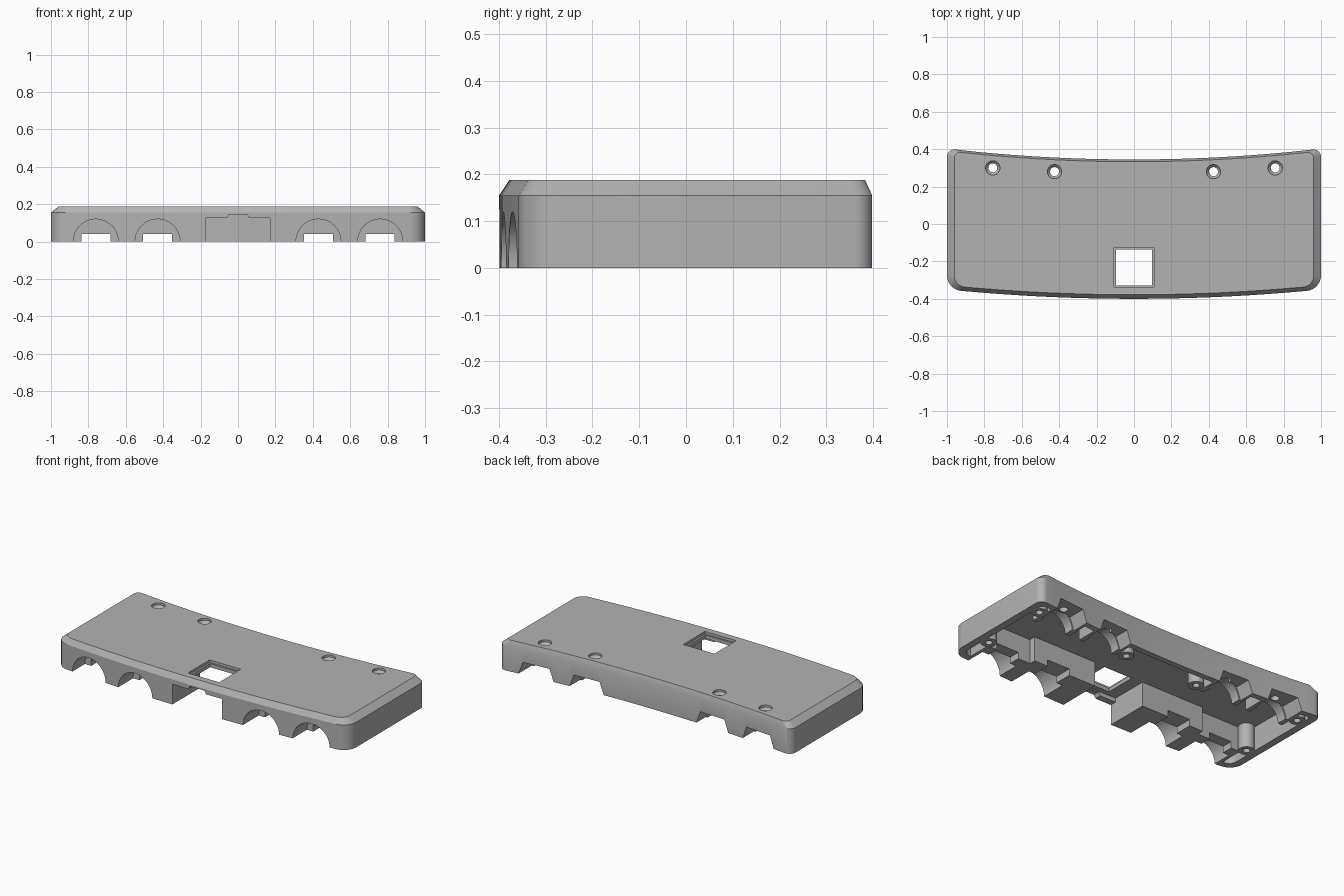
import bpy
import bmesh
from math import cos, sin, pi, radians

old = bpy.data.objects.get("Cube")
if old:
    bpy.data.objects.remove(old, do_unlink=True)


def loft(name, loops):
    """Closed solid through matching loops of 3D points."""
    bm = bmesh.new()
    rings = [[bm.verts.new(p) for p in loop] for loop in loops]
    n = len(rings[0])
    for a, b in zip(rings, rings[1:]):
        for i in range(n):
            j = (i + 1) % n
            bm.faces.new((a[i], a[j], b[j], b[i]))
    bm.faces.new(rings[0][::-1])
    bm.faces.new(rings[-1])
    bmesh.ops.recalc_face_normals(bm, faces=bm.faces)
    mesh = bpy.data.meshes.new(name)
    bm.to_mesh(mesh)
    bm.free()
    obj = bpy.data.objects.new(name, mesh)
    bpy.context.collection.objects.link(obj)
    return obj


def cut(target, cutter):
    """Subtract the cutter from the target, then discard the cutter."""
    mod = target.modifiers.new("cut", 'BOOLEAN')
    mod.operation = 'DIFFERENCE'
    mod.solver = 'EXACT'
    mod.object = cutter
    bpy.context.view_layer.update()
    graph = bpy.context.evaluated_depsgraph_get()
    result = bpy.data.meshes.new_from_object(target.evaluated_get(graph))
    target.modifiers.clear()
    target.data = result
    bpy.data.objects.remove(cutter, do_unlink=True)


def box(x0, x1, y0, y1, z0, z1):
    rect = [(x0, y0), (x1, y0), (x1, y1), (x0, y1)]
    return loft("box", [[(x, y, z) for x, y in rect] for z in (z0, z1)])


def turned(x, y, rings, n=32):
    """Vertical round solid from (radius, height) pairs."""
    return loft("round", [[(x + r * cos(2 * pi * i / n), y + r * sin(2 * pi * i / n), z)
                           for i in range(n)] for r, z in rings])


def along_y(profile, y0, y1):
    return loft("profile", [[(x, y, z) for x, z in profile] for y in (y0, y1)])


def arch(x, r, n=24):
    arc = [(x + r * cos(pi * i / n), r * sin(pi * i / n)) for i in range(n + 1)]
    return [(x + r, -0.02)] + arc + [(x - r, -0.02)]


def outline(z, side, front, back, r_front, r_back):
    """Bowed plan shape with rounded corners, inset on each side."""
    front_y = lambda x: -0.4 + front + 0.05 * x * x
    back_y = lambda x: 0.345 - back + 0.058 * x * x
    half = []
    xf, xb = 1 - side - r_front, 1 - side - r_back
    half += [(xf * i / 16, front_y(xf * i / 16)) for i in range(16)]
    for i in range(9):
        a = radians(-86 + 86 * i / 8)
        half.append((xf + r_front * cos(a), front_y(xf) + r_front + r_front * sin(a)))
    for i in range(9):
        a = radians(96 * i / 8)
        half.append((xb + r_back * cos(a), back_y(xb) - r_back + r_back * sin(a)))
    half += [(xb * i / 16, back_y(xb * i / 16)) for i in range(15, -1, -1)]
    mirrored = [(-x, y) for x, y in reversed(half[1:-1])]
    return [(x, y, z) for x, y in half + mirrored]


# Outer body with a sloped top edge
outer = (0, 0, 0, 0.085, 0.04)
cover = loft("cover_shell", [outline(0, *outer), outline(0.155, *outer),
                             outline(0.188, 0.04, 0.022, 0.012, 0.06, 0.03)])

# Hollow space, leaving solid blocks and posts standing inside
inner = (0.045, 0.04, 0.035, 0.05, 0.02)
cavity = loft("cavity", [outline(-0.02, *inner), outline(0.15, *inner)])
barrels = (0.43, 0.76)
for s in (-1, 1):
    for a, b, back in ((0.17, 0.6, -0.13), (0.59, 0.9, -0.17)):
        cut(cavity, box(min(s * a, s * b), max(s * a, s * b), -0.5, back, -0.1, 0.2))
    for x in barrels:
        cut(cavity, box(s * x - 0.13, s * x + 0.13, 0.2, 0.5, -0.1, 0.2))
    for x, y in ((0.25, 0.23), (0.92, 0.29), (0.92, -0.14)):
        cut(cavity, turned(s * x, y, [(0.045, -0.1), (0.045, 0.2)]))
cut(cover, cavity)

# Cradles in the front and back walls, screw holes, post holes
for s in (-1, 1):
    for x, y in zip(barrels, (0.28, 0.3)):
        c = s * x
        cut(cover, along_y(arch(c, 0.12), -0.5, -0.24))
        cut(cover, box(c - 0.077, c + 0.077, -0.3, -0.05, -0.02, 0.04))
        cut(cover, along_y([(c - 0.12, -0.02), (c + 0.12, -0.02),
                            (c + 0.085, 0.075), (c - 0.085, 0.075)], 0.26, 0.5))
        cut(cover, along_y(arch(c, 0.1), 0.1, 0.27))
        cut(cover, turned(c - s * 0.005, y, [(0.024, -0.02), (0.024, 0.16),
                                            (0.038, 0.175), (0.038, 0.25)]))
    for x, y in ((0.25, 0.23), (0.92, 0.29), (0.92, -0.14)):
        cut(cover, turned(s * x, y, [(0.02, -0.02), (0.02, 0.1)]))

# Front connector opening with its raised tab
cut(cover, along_y([(-0.17, -0.02), (0.17, -0.02), (0.17, 0.125), (0.06, 0.125),
                    (0.05, 0.145), (-0.05, 0.145), (-0.06, 0.125), (-0.17, 0.125)],
                   -0.5, -0.3))

# Square window with a shallow rim
cut(cover, box(-0.096, 0.096, -0.328, -0.136, 0.1, 0.25))
cut(cover, box(-0.107, 0.107, -0.337, -0.125, 0.172, 0.25))

# Single grey plastic
grey = bpy.data.materials.new("grey_plastic")
grey.use_nodes = True
colour = (0.45, 0.45, 0.45, 1)
grey.diffuse_color = colour
grey.node_tree.nodes["Principled BSDF"].inputs["Base Color"].default_value = colour
cover.data.materials.clear()
cover.data.materials.append(grey)

bpy.ops.object.select_all(action='DESELECT')
cover.select_set(True)
bpy.context.view_layer.objects.active = cover
bpy.ops.object.shade_smooth_by_angle(angle=radians(25))
